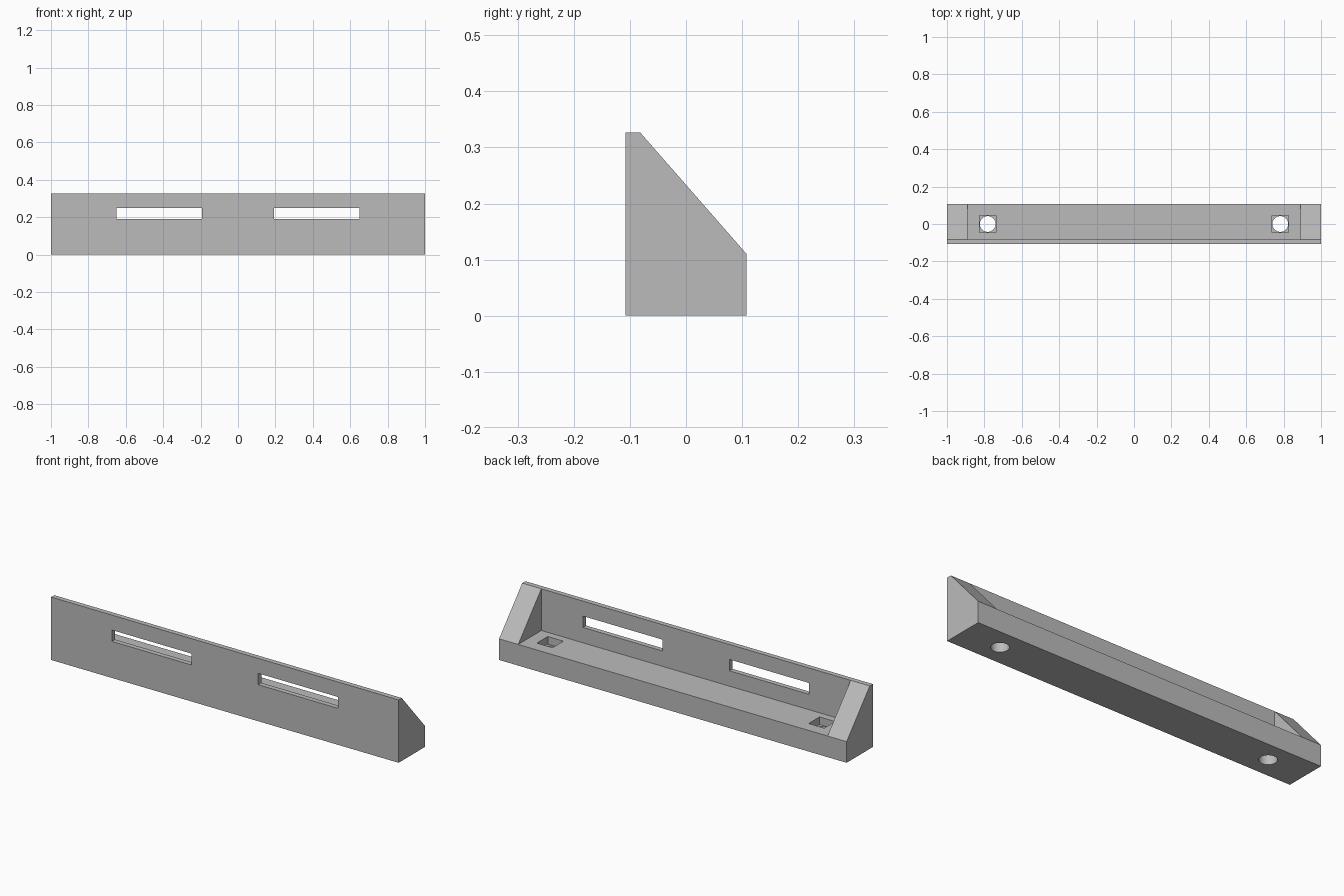
import bpy
import bmesh
from mathutils import Matrix, Vector

if "Cube" in bpy.data.objects:
    bpy.data.objects.remove(bpy.data.objects["Cube"], do_unlink=True)

# Overall dimensions
HALF_LENGTH, HALF_DEPTH, HEIGHT = 1.0, 0.108, 0.327
BASE_TOP, WALL_BACK, BAY_HALF = 0.11, -0.082, 0.89
HOLE_X = 0.782

grey = bpy.data.materials.new("plain_grey")
grey.use_nodes = True
grey.diffuse_color = (0.5, 0.5, 0.5, 1)
grey.node_tree.nodes["Principled BSDF"].inputs["Base Color"].default_value = (0.5, 0.5, 0.5, 1)


def finish(name, bm):
    bmesh.ops.recalc_face_normals(bm, faces=bm.faces)
    mesh = bpy.data.meshes.new(name)
    bm.to_mesh(mesh)
    bm.free()
    mesh.materials.append(grey)
    obj = bpy.data.objects.new(name, mesh)
    bpy.context.collection.objects.link(obj)
    return obj


def box(name, low, high):
    low, high = Vector(low), Vector(high)
    bm = bmesh.new()
    bmesh.ops.create_cube(bm, size=1, matrix=Matrix.Translation((low + high) / 2)
                          @ Matrix.Diagonal((high - low).to_4d()))
    return finish(name, bm)


def cylinder(name, x, radius):
    bm = bmesh.new()
    bmesh.ops.create_cone(bm, cap_ends=True, segments=48, radius1=radius, radius2=radius,
                          depth=0.5, matrix=Matrix.Translation((x, 0, 0)))
    return finish(name, bm)


# Body: side profile extruded along the full length
profile = [(-HALF_DEPTH, 0), (HALF_DEPTH, 0), (HALF_DEPTH, BASE_TOP),
           (WALL_BACK, HEIGHT), (-HALF_DEPTH, HEIGHT)]
bm = bmesh.new()
side = bm.faces.new([bm.verts.new((-HALF_LENGTH, y, z)) for y, z in profile])
extruded = bmesh.ops.extrude_face_region(bm, geom=[side])["geom"]
bmesh.ops.translate(bm, vec=(2 * HALF_LENGTH, 0, 0),
                    verts=[v for v in extruded if isinstance(v, bmesh.types.BMVert)])
bracket = finish("shelf_bracket", bm)

# Open bay between the end gussets
cutters = [box("bay_cutter", (-BAY_HALF, WALL_BACK, BASE_TOP), (BAY_HALF, 0.3, 0.5))]

# Wall slots, square nut recesses and round screw holes on both sides
for sign, label in ((-1, "right"), (1, "left")):
    x1, x2 = sorted((sign * 0.192, sign * 0.65))
    x = sign * HOLE_X
    cutters += [
        box(label + "_slot_cutter", (x1, -0.2, 0.19), (x2, -0.04, 0.249)),
        box(label + "_recess_cutter", (x - 0.045, -0.045, 0.07), (x + 0.045, 0.045, 0.2)),
        cylinder(label + "_hole_cutter", x, 0.042),
    ]

for cutter in cutters:
    cut = bracket.modifiers.new(cutter.name, "BOOLEAN")
    cut.operation = "DIFFERENCE"
    cut.solver = "EXACT"
    cut.object = cutter

# Apply the cuts and remove the cutters
bpy.ops.object.select_all(action="DESELECT")
bpy.context.view_layer.objects.active = bracket
bracket.select_set(True)
for cutter in cutters:
    bpy.ops.object.modifier_apply(modifier=cutter.name)
    bpy.data.objects.remove(cutter, do_unlink=True)
bpy.ops.object.shade_smooth_by_angle(angle=0.5)
